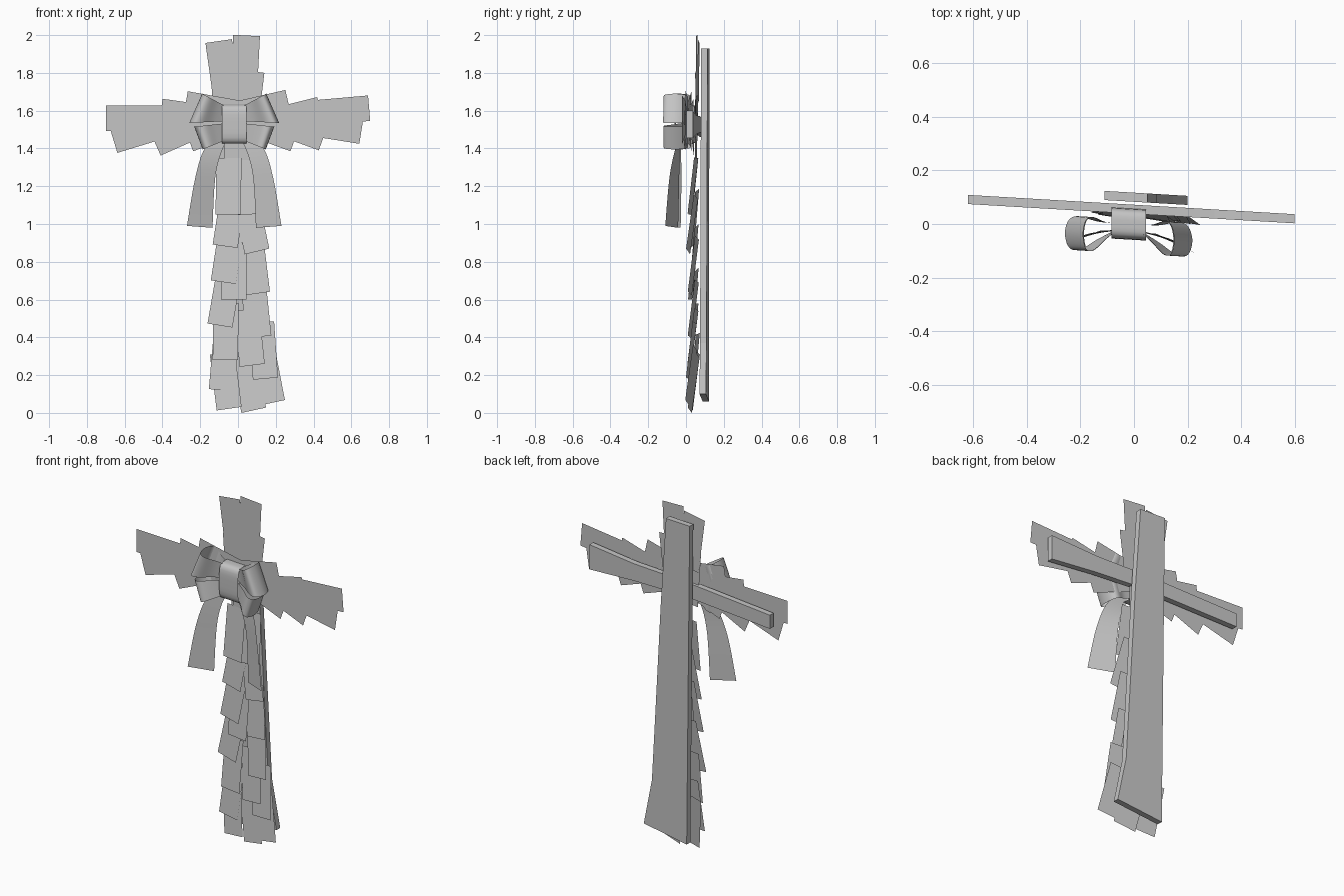
import bpy, math
from mathutils import Matrix, Vector

cube = bpy.data.objects.get("Cube")
if cube:
    bpy.data.objects.remove(cube)

grey = bpy.data.materials.new("plain grey")
grey.use_nodes = True
tone = (0.55, 0.55, 0.55, 1)
grey.diffuse_color = tone
grey.node_tree.nodes["Principled BSDF"].inputs["Base Color"].default_value = tone

SKEW = -0.059          # everything is turned slightly about the vertical
BOW_X = -0.02          # middle of the bow


def make(name, verts, faces, smooth=False):
    mesh = bpy.data.meshes.new(name)
    mesh.from_pydata(verts, [], faces)
    mesh.materials.append(grey)
    mesh.update()
    obj = bpy.data.objects.new(name, mesh)
    bpy.context.collection.objects.link(obj)
    if smooth:
        for poly in mesh.polygons:
            poly.use_smooth = True
    return obj


def plank(name, outline, front, thick):
    """Extrude an x-z outline backwards from a skewed front plane."""
    n = len(outline)
    verts = [(x, front + SKEW * x + d, z) for d in (0, thick) for x, z in outline]
    faces = [tuple(range(n)), tuple(reversed(range(n, 2 * n)))]
    faces += [(i, i + n, (i + 1) % n + n, (i + 1) % n) for i in range(n)]
    return make(name, verts, faces)


def card(name, x, z, lean, y, length=0.3, width=0.135, tilt=0.0, yaw=SKEW):
    """One flat strip; lean turns it in the front plane, tilt brings its foot forward."""
    m = (Matrix.Translation((x, y + SKEW * x, z)) @ Matrix.Rotation(yaw, 4, 'Z')
         @ Matrix.Rotation(math.radians(lean), 4, 'Y')
         @ Matrix.Rotation(-math.radians(tilt), 4, 'X'))
    w, h = width / 2, length / 2
    make(name, [m @ Vector(p) for p in ((-w, 0, -h), (w, 0, -h), (w, 0, h), (-w, 0, h))],
         [(0, 1, 2, 3)])


def spline(points, steps=5, closed=False):
    """Smooth path through a few points."""
    pts = [Vector(p) for p in points]
    n = len(pts)
    get = (lambda i: pts[i % n]) if closed else (lambda i: pts[max(0, min(n - 1, i))])
    out = []
    for i in range(n if closed else n - 1):
        a, b, c, d = (get(i + k) for k in (-1, 0, 1, 2))
        for s in range(steps):
            t = s / steps
            out.append(0.5 * (2 * b + (c - a) * t + (2 * a - 5 * b + 4 * c - d) * t * t
                              + (3 * b - a - 3 * c + d) * t ** 3))
    return out if closed else out + [pts[-1]]


def ribbon(name, edge_a, edge_b, closed=False):
    """Sheet between two matching edges."""
    n = len(edge_a)
    faces = [(i, (i + 1) % n, (i + 1) % n + n, i + n) for i in range(n if closed else n - 1)]
    verts = [(x, y + SKEW * (x - BOW_X), z) for x, y, z in edge_a + edge_b]
    return make(name, verts, faces, True)


# Wooden boards of the cross
plank("upright_board", [(-0.09, 0.06), (0.2, 0.1), (0.145, 0.37), (0.12, 0.8),
                        (0.085, 1.42), (0.05, 1.93), (-0.11, 1.93)], 0.083, 0.034)
plank("cross_board", [(-0.62, 1.46), (-0.05, 1.485), (0.3, 1.475), (0.6, 1.455),
                      (0.6, 1.6), (0.3, 1.575), (-0.05, 1.57), (-0.62, 1.54)], 0.038, 0.034)

# Overlapping strips down the upright: x, z, lean
shaft = [(-0.05, 1.2, 0), (0.06, 1.2, -4), (-0.045, 1.03, 8), (0.07, 1.0, -13),
         (-0.055, 0.84, 8), (0.085, 0.78, -8), (-0.02, 0.75, 0), (-0.07, 0.61, 9),
         (0.095, 0.55, -7), (-0.065, 0.43, 0), (0.06, 0.4, -7), (-0.075, 0.27, 4),
         (0.135, 0.33, -5), (-0.065, 0.17, -8), (0.055, 0.16, -12), (0.155, 0.2, -12)]
for i, (x, z, lean) in enumerate(shaft):
    card(f"shaft_strip_{i + 1}", x, z, lean, 0.036 + 0.004 * (i % 3), tilt=6, yaw=-0.16)

# Strips at the head: x, z, lean
head = [(-0.08, 1.81, -8), (0.037, 1.838, 3), (0.05, 1.65, 7), (-0.06, 1.6, -4), (0, 1.5, 0)]
for i, (x, z, lean) in enumerate(head):
    card(f"head_strip_{i + 1}", x, z, lean, 0.061 - 0.002 * i, length=0.32, width=0.142)

# Strips along both arms: x, z, upward slope to the right
arms = [(-0.55, 1.56, 0), (0.545, 1.6, 5), (-0.515, 1.485, 17), (0.505, 1.515, -9),
        (-0.3, 1.485, 24), (0.31, 1.505, -20), (-0.26, 1.575, -8), (0.29, 1.57, 14),
        (-0.12, 1.5, 20), (0.16, 1.5, -20), (-0.13, 1.61, -10), (0.12, 1.61, 13)]
for i, (x, z, slope) in enumerate(arms):
    card(f"arm_strip_{i + 1}", x, z, 90 - slope, 0.02 - 0.0007 * i)

# Bow loops: a closed path (reach, depth) spread between two edges
path = spline([(0, -0.015, 0), (0.4, -0.062, 0), (0.72, -0.105, 0), (0.92, -0.102, 0),
               (1, -0.05, 0), (0.93, 0.002, 0), (0.75, 0.018, 0), (0.4, 0.002, 0), (0, 0, 0)])
loops = {"upper": ((0.03, 1.615), (0.17, 1.69), (0.03, 1.545), (0.238, 1.535)),
         "lower": ((0.03, 1.535), (0.212, 1.515), (0.03, 1.45), (0.167, 1.395))}
tail_outer = [(0.03, -0.02, 1.52), (0.15, -0.045, 1.41), (0.205, -0.075, 1.25), (0.25, -0.095, 0.99)]
tail_inner = [(0.0, -0.02, 1.5), (0.06, -0.03, 1.4), (0.1, -0.03, 1.25), (0.115, -0.035, 0.98)]
for side, sign in (("left", 1), ("right", -1)):
    for level, (a0, a1, b0, b1) in loops.items():
        edges = [[(BOW_X + sign * (p[0] + (q[0] - p[0]) * t.x), t.y, p[1] + (q[1] - p[1]) * t.x)
                  for t in path] for p, q in ((a0, a1), (b0, b1))]
        ribbon(f"{level}_{side}_bow_loop", *edges)
    edges = [[(BOW_X + sign * p.x, p.y, p.z) for p in spline(e)] for e in (tail_inner, tail_outer)]
    ribbon(f"{side}_bow_tail", *edges)

# Knot band wrapped around the middle
band = spline([(0, -0.05, 1.44), (0, -0.058, 1.53), (0, -0.05, 1.617), (0, 0, 1.632),
               (0, 0.05, 1.617), (0, 0.058, 1.53), (0, 0.05, 1.44), (0, 0, 1.425)], 4, True)
ribbon("bow_knot", *[[(BOW_X + d, p.y, p.z) for p in band] for d in (-0.064, 0.064)], closed=True)
